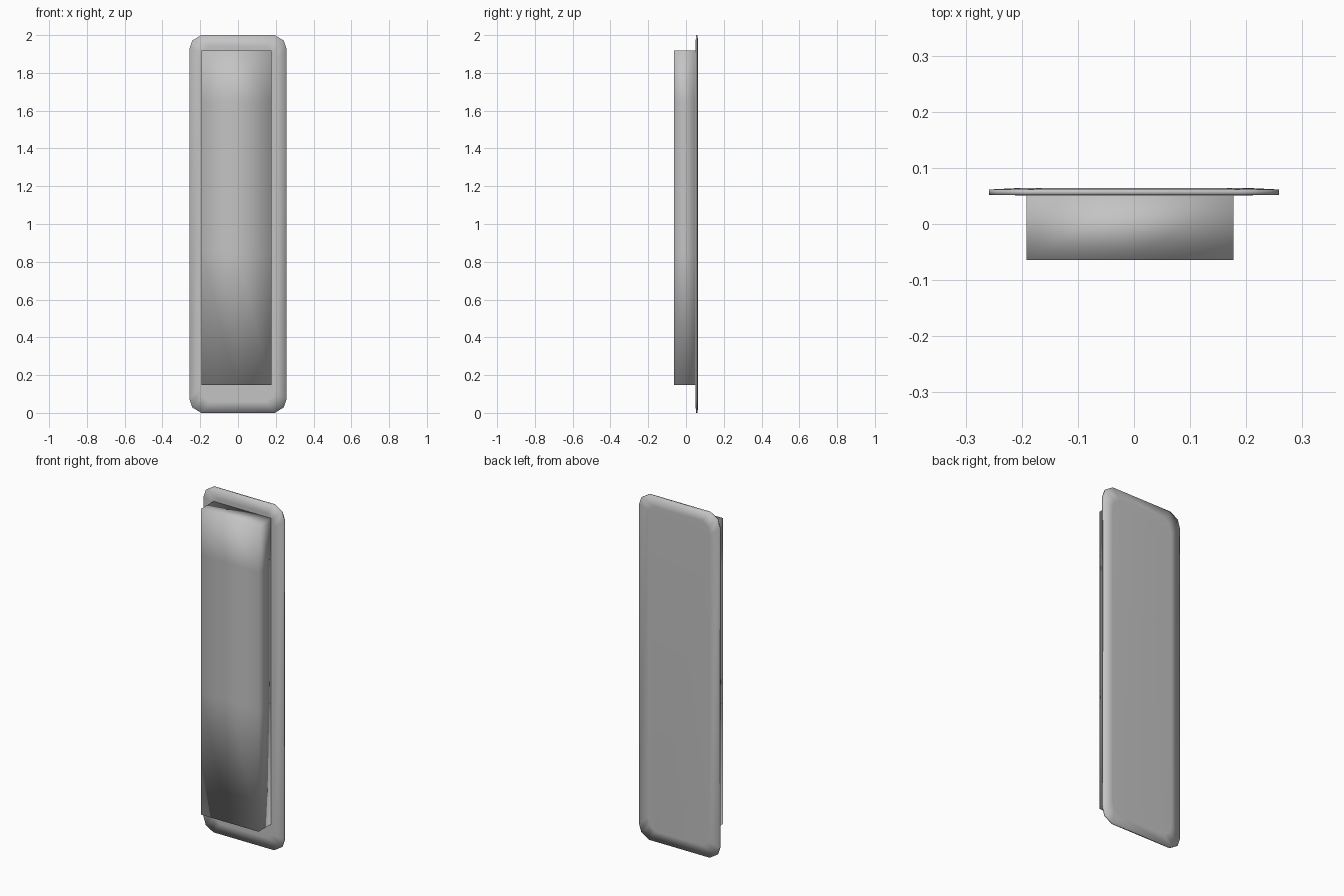
import bpy, bmesh
from mathutils import Vector

cube = bpy.data.objects.get("Cube")
if cube:
    bpy.data.objects.remove(cube, do_unlink=True)

grey = bpy.data.materials.new("mid_grey")
grey.use_nodes = True
colour = (0.55, 0.55, 0.55, 1)
grey.diffuse_color = colour
grey.node_tree.nodes["Principled BSDF"].inputs["Base Color"].default_value = colour


def finish(bm, name):
    bmesh.ops.recalc_face_normals(bm, faces=bm.faces)
    for f in bm.faces:
        f.smooth = True
    mesh = bpy.data.meshes.new(name)
    bm.to_mesh(mesh)
    bm.free()
    mesh.materials.append(grey)
    obj = bpy.data.objects.new(name, mesh)
    bpy.context.collection.objects.link(obj)
    return obj


# Thin backing plate: one chamfered corner mirrored into a full outline
corner = [(0.258, 0.925), (0.243, 0.97), (0.195, 1.0)]
outline = (corner + [(-x, z) for x, z in reversed(corner)]
           + [(-x, -z) for x, z in corner]
           + [(x, -z) for x, z in reversed(corner)])
# Rings from front to back: depth and how far the outline is drawn in
rings = [(0.051, 0.06), (0.052, 0), (0.0615, 0), (0.0645, 0.06)]
bm = bmesh.new()
loops = []
for y, inset in rings:
    sx, sz = 1 - inset / 0.258, 1 - inset
    loops.append([bm.verts.new((x * sx, y, 1 + z * sz)) for x, z in outline])
n = len(outline)
for a, b in zip(loops, loops[1:]):
    for i in range(n):
        j = (i + 1) % n
        bm.faces.new((a[i], a[j], b[j], b[i]))
bm.faces.new(loops[0])
bm.faces.new(loops[-1])
finish(bm, "backing_plate")

# Raised front block with cross cuts that shape its soft shading
low, high = Vector((-0.192, -0.0645, 0.147)), Vector((0.177, 0.052, 1.918))
bm = bmesh.new()
bmesh.ops.create_cube(bm, size=1)
for v in bm.verts:
    v.co = Vector([(low[i] + high[i]) / 2 + v.co[i] * (high[i] - low[i]) for i in range(3)])
cuts = [((0, 0, 0.85), (0, 0, 1)), ((0, 0, 1.65), (0, 0, 1)), ((-0.01, 0, 0), (1, 0, 0))]
for point, normal in cuts:
    bmesh.ops.bisect_plane(bm, geom=bm.verts[:] + bm.edges[:] + bm.faces[:],
                           plane_co=point, plane_no=normal)
finish(bm, "front_block")
